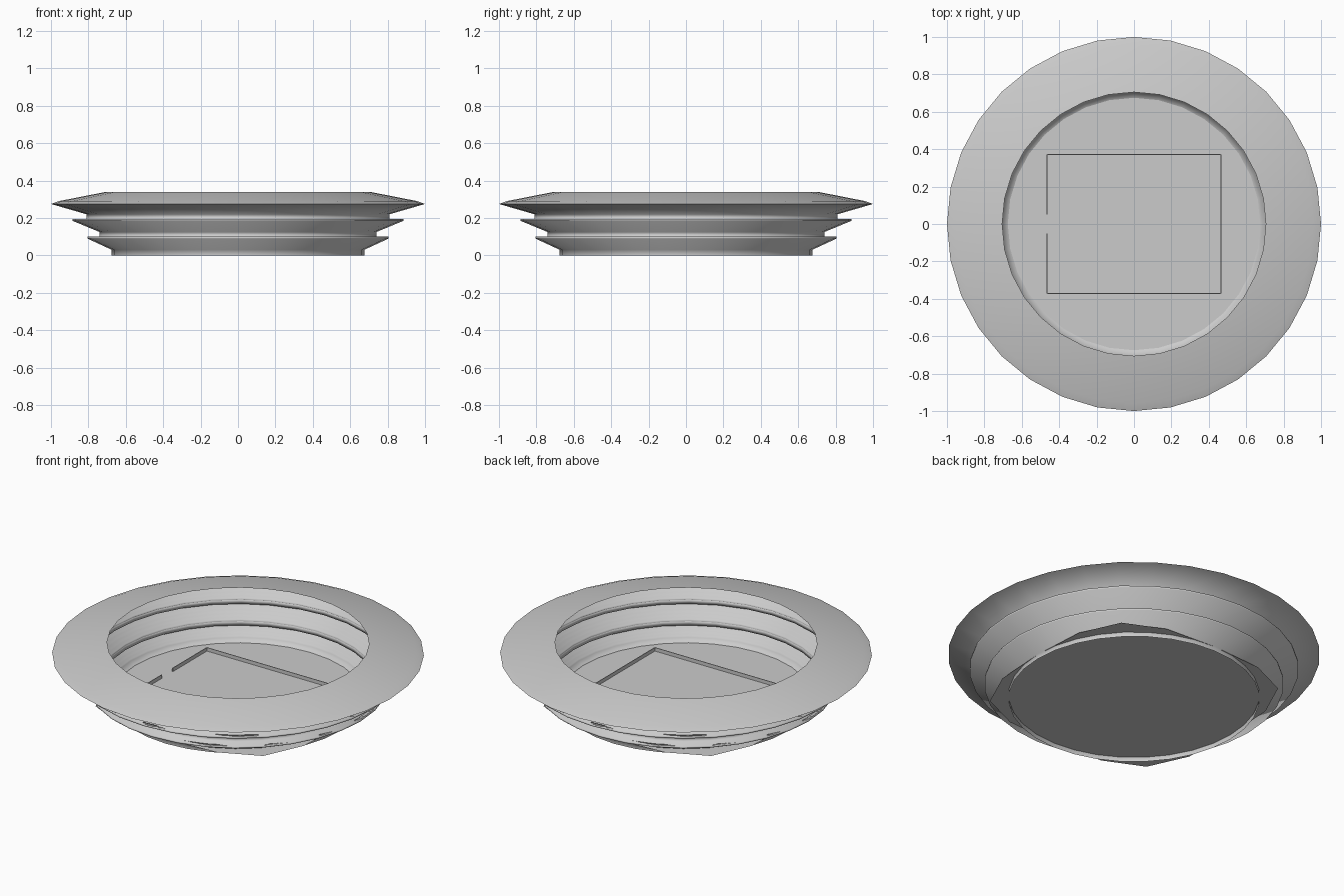
import bpy, bmesh, math

if "Cube" in bpy.data.objects:
    bpy.data.objects.remove(bpy.data.objects["Cube"])

SIDES = 32


def make_object(name, bm):
    mesh = bpy.data.meshes.new(name)
    bm.to_mesh(mesh)
    bm.free()
    obj = bpy.data.objects.new(name, mesh)
    bpy.context.collection.objects.link(obj)
    return obj


def lathe(name, profile, smooth=True):
    """Sweep an open (radius, height) profile around z."""
    bm = bmesh.new()
    rings = []
    for r, z in profile:
        rings.append([bm.verts.new((r * math.cos(2 * math.pi * i / SIDES),
                                    r * math.sin(2 * math.pi * i / SIDES), z))
                      for i in range(SIDES)])
    for a, b in zip(rings, rings[1:]):
        for i in range(SIDES):
            j = (i + 1) % SIDES
            f = bm.faces.new((a[i], a[j], b[j], b[i]))
            f.smooth = smooth
    # keep the profile corners crisp while the round direction is smooth
    for e in bm.edges:
        if len(e.link_faces) == 2 and e.calc_face_angle(0) > math.radians(15):
            e.smooth = False
    return make_object(name, bm)


def steps(start, end, count):
    """Riser-then-tread staircase between two profile points."""
    (r0, z0), (r1, z1) = start, end
    pts = [start]
    for k in range(count):
        za = z0 + (z1 - z0) * (k + 1) / count
        pts.append((r0 + (r1 - r0) * k / count, za))
        pts.append((r0 + (r1 - r0) * (k + 1) / count, za))
    return pts


# Outer shell: base wall, three sloping undersides and set-back walls
lathe("outer_shell", [
    (0.675, 0.0), (0.675, 0.03), (0.805, 0.09), (0.805, 0.10),
    (0.74, 0.10), (0.74, 0.125), (0.885, 0.185), (0.885, 0.195),
    (0.81, 0.195), (0.81, 0.22), (1.0, 0.275)])

# Sloping front barrier and stepped seating of each tier
lathe("lower_seating", [(0.675, 0.03)] + steps((0.705, 0.045), (0.805, 0.10), 5))
lathe("middle_seating", steps((0.74, 0.125), (0.885, 0.195), 6))
lathe("upper_seating", steps((0.81, 0.22), (0.985, 0.28), 6))

# Roof ring
lathe("roof", [(1.0, 0.275), (0.96, 0.29), (0.705, 0.34)][::1])

# Flat ground sheet, a rounded square that pokes out at the diagonals
corner = [(0.675, 0.0), (0.655, 0.32), (0.55, 0.55), (0.32, 0.655)]
bm = bmesh.new()
verts = []
for q in range(4):
    for x, y in corner:
        for _ in range(q):
            x, y = -y, x
        verts.append(bm.verts.new((x, y, 0.027)))
bm.faces.new(verts)
make_object("ground_sheet", bm)


# Low boards around the field, with an opening on the left side
def board(name, x0, x1, y0, y1):
    bm = bmesh.new()
    bmesh.ops.create_cube(bm, size=1)
    for v in bm.verts:
        v.co = (x1 if v.co.x > 0 else x0,
                y1 if v.co.y > 0 else y0,
                0.048 if v.co.z > 0 else 0.027)
    make_object(name, bm)


W, D, T = 0.465, 0.372, 0.002
board("field_board_front", -W, W, -D - T, -D + T)
board("field_board_back", -W, W, D - T, D + T)
board("field_board_right", W - T, W + T, -D, D)
board("field_board_left_front", -W - T, -W + T, -D, -0.05)
board("field_board_left_back", -W - T, -W + T, 0.05, D)
